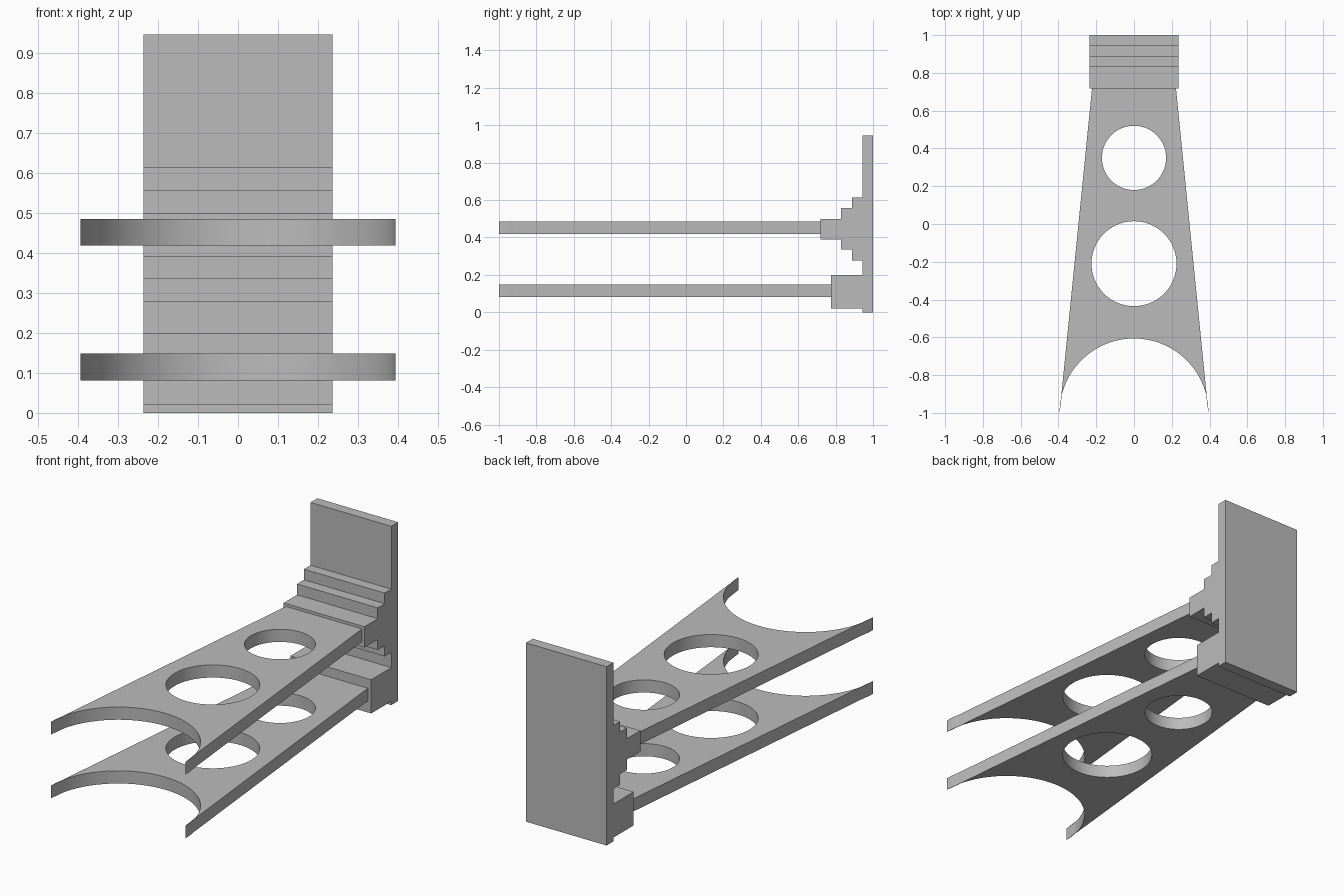
import bpy
import bmesh
from math import cos, sin, pi

cube = bpy.data.objects.get("Cube")
if cube:
    bpy.data.objects.remove(cube, do_unlink=True)

grey = bpy.data.materials.new("plain grey")
grey.use_nodes = True
grey.diffuse_color = (0.5, 0.5, 0.5, 1)
grey.node_tree.nodes["Principled BSDF"].inputs["Base Color"].default_value = (0.5, 0.5, 0.5, 1)


def prism(name, loops, to_3d, depth):
    """Fill an outline with optional holes and extrude it along depth."""
    bm = bmesh.new()
    for loop in loops:
        verts = [bm.verts.new(to_3d(a, b)) for a, b in loop]
        for v, w in zip(verts, verts[1:] + verts[:1]):
            bm.edges.new((v, w))
    bmesh.ops.triangle_fill(bm, edges=bm.edges[:], use_beauty=True)
    bmesh.ops.dissolve_limit(bm, angle_limit=0.01, verts=[], edges=bm.edges[:])
    cap = bmesh.ops.extrude_face_region(bm, geom=bm.faces[:], use_keep_orig=True)
    moved = [g for g in cap["geom"] if isinstance(g, bmesh.types.BMVert)]
    bmesh.ops.translate(bm, verts=moved, vec=depth)
    bmesh.ops.recalc_face_normals(bm, faces=bm.faces[:])
    mesh = bpy.data.meshes.new(name)
    bm.to_mesh(mesh)
    bm.free()
    mesh.materials.append(grey)
    obj = bpy.data.objects.new(name, mesh)
    bpy.context.collection.objects.link(obj)
    bpy.ops.object.select_all(action="DESELECT")
    obj.select_set(True)
    bpy.context.view_layer.objects.active = obj
    bpy.ops.object.shade_smooth_by_angle(angle=pi / 6)
    return obj


def arc(y, radius, sweep, count):
    return [(radius * cos(sweep * i / count), y + radius * sin(sweep * i / count))
            for i in range(count + 1)]


# Stepped wall bracket: a side profile (y, z) extruded across the width
half = 0.236
profile = [(1, 0), (1, 0.945), (0.943, 0.945),
           (0.943, 0.613), (0.888, 0.613), (0.888, 0.557), (0.83, 0.557),
           (0.83, 0.5), (0.718, 0.5), (0.718, 0.39), (0.83, 0.39),
           (0.83, 0.335), (0.888, 0.335), (0.888, 0.278), (0.943, 0.278),
           (0.943, 0.198), (0.775, 0.198), (0.775, 0.02), (0.943, 0.02), (0.943, 0)]
prism("stepped_bracket", [profile], lambda y, z: (-half, y, z), (2 * half, 0, 0))

# Tapered arms with a concave tip and two round holes
outline = arc(-1, 0.394, pi, 64) + [(-0.212, 0.82), (0.212, 0.82)]
holes = [arc(0.35, 0.17, 2 * pi, 64)[:-1], arc(-0.21, 0.225, 2 * pi, 64)[:-1]]
for name, base in (("lower_arm", 0.081), ("upper_arm", 0.418)):
    prism(name, [outline] + holes, lambda x, y: (x, y, base), (0, 0, 0.067))
